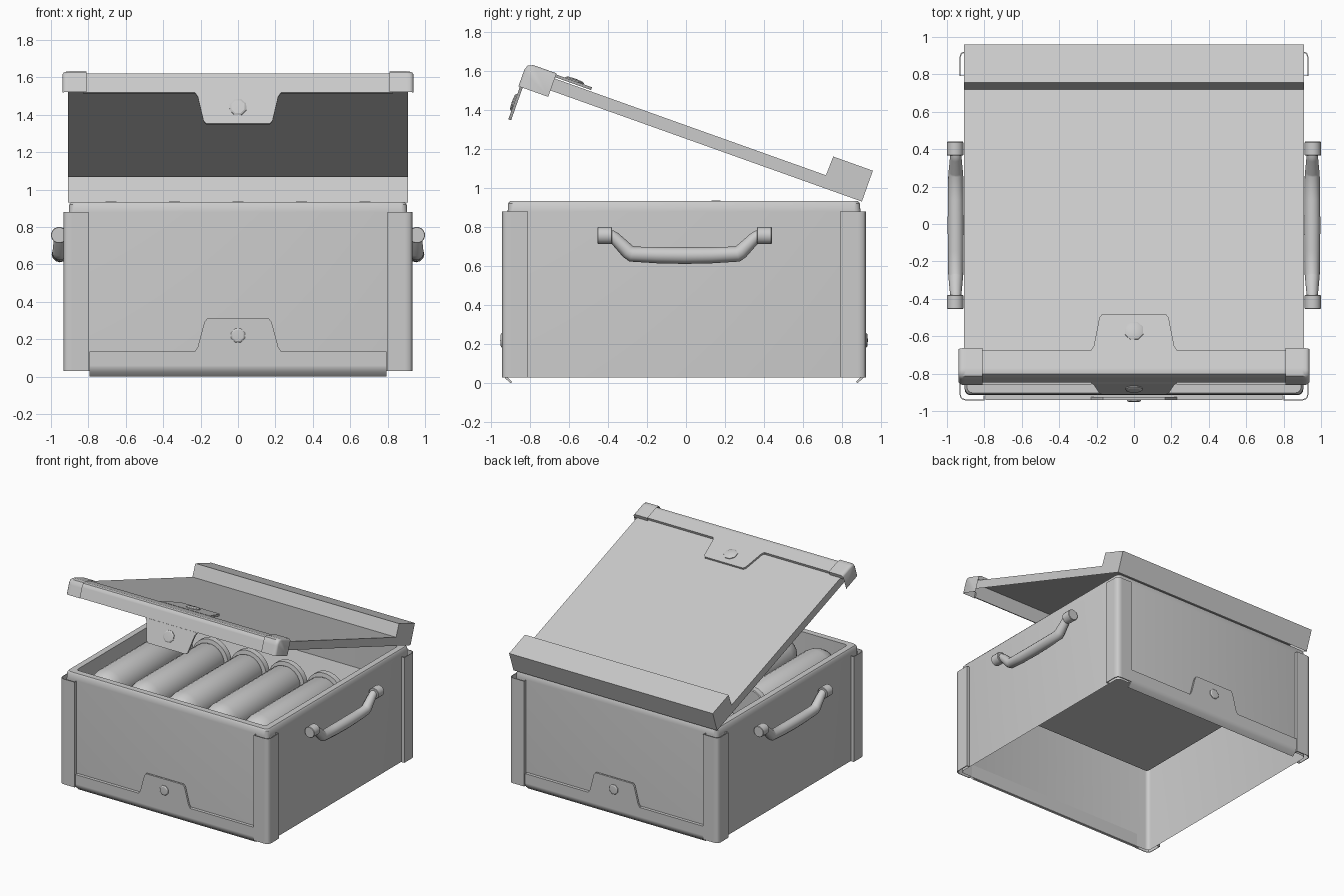
import bpy, bmesh, math
from mathutils import Vector as V

if "Cube" in bpy.data.objects:
    bpy.data.objects.remove(bpy.data.objects["Cube"])

CY = -0.01                                   # box centre in y


def finish(name, bm, angle=35):
    bmesh.ops.recalc_face_normals(bm, faces=bm.faces)
    me = bpy.data.meshes.new(name)
    bm.to_mesh(me)
    bm.free()
    ob = bpy.data.objects.new(name, me)
    bpy.context.collection.objects.link(ob)
    bpy.ops.object.select_all(action='DESELECT')
    ob.select_set(True)
    bpy.context.view_layer.objects.active = ob
    bpy.ops.object.shade_smooth_by_angle(angle=math.radians(angle))
    return ob


def prism(name, pts, vec):
    """Extrude a 3D polygon into a closed solid."""
    bm = bmesh.new()
    a = [bm.verts.new(p) for p in pts]
    b = [bm.verts.new(V(p) + V(vec)) for p in pts]
    bm.faces.new(a)
    bm.faces.new(b[::-1])
    n = len(pts)
    for i in range(n):
        j = (i + 1) % n
        bm.faces.new((a[i], a[j], b[j], b[i]))
    return finish(name, bm)


def loft(name, rings, cap_end=False, angle=35, cut_z=None):
    bm = bmesh.new()
    rv = [[bm.verts.new(p) for p in r] for r in rings]
    for r, s in zip(rv, rv[1:]):
        for i in range(len(r)):
            j = (i + 1) % len(r)
            bm.faces.new((r[i], r[j], s[j], s[i]))
    if cap_end:
        bm.faces.new(rv[-1])
    bmesh.ops.remove_doubles(bm, verts=bm.verts, dist=1e-5)
    if cut_z is not None:
        bmesh.ops.bisect_plane(bm, geom=bm.verts[:] + bm.edges[:] + bm.faces[:],
                               plane_co=(0, 0, cut_z), plane_no=(0, 0, -1), clear_outer=True)
    return finish(name, bm, angle)


def lathe(name, profile, origin, axis, n=24, angle=35, cut_z=None):
    """profile: (radius, distance along axis)"""
    axis = V(axis).normalized()
    e1 = axis.orthogonal().normalized()
    e2 = axis.cross(e1)
    rings = [[V(origin) + axis * h + (e1 * math.cos(t) + e2 * math.sin(t)) * r
              for t in [2 * math.pi * (k + .5) / n for k in range(n)]] for r, h in profile]
    return loft(name, rings, angle=angle, cut_z=cut_z)


def rounded_rect(hx, hy, r, z, n=4):
    out = []
    for q, (sx, sy) in enumerate(((1, 1), (-1, 1), (-1, -1), (1, -1))):
        for k in range(n + 1):
            t = math.pi / 2 * (q + k / n)
            out.append((sx * (hx - r) + r * math.cos(t), CY + sy * (hy - r) + r * math.sin(t), z))
    return out


def catch(name, origin, along, normal, w0, w1, length, bolt_at, bolt_r):
    """Tapered plate with a faceted bolt; origin lies on the plate's outer face."""
    o, d, nrm = V(origin), V(along), V(normal)
    x = V((1, 0, 0))
    right = [(w0, 0), (w0 - .015, .025), (w1, length - .018), (w1 - .015, length)]
    outline = [o + x * a + d * b for a, b in right] + [o - x * a + d * b for a, b in right[::-1]]
    prism(name + "_plate", outline, nrm * -.015)
    lathe(name + "_bolt", [(bolt_r, -.005), (bolt_r, .005), (bolt_r * .8, .011), (0, .013)],
          o + d * bolt_at, nrm, n=8, angle=30)


# Body: open-bottomed walls, rim, recessed tray floor
loft("box_body", [rounded_rect(.905, .905, .03, .03), rounded_rect(.905, .905, .03, .88),
                  rounded_rect(.902, .902, .03, .922), rounded_rect(.893, .893, .03, .934),
                  rounded_rect(.845, .845, .02, .934), rounded_rect(.845, .845, .02, .66)],
     cap_end=True)

# Corner guards: thin bent sheets standing around each corner
outer = [(.80, .907), (.80, .933), (.89, .933), (.90, .933), (.92, .927), (.927, .92),
         (.933, .90), (.933, .89), (.933, .80), (.907, .80)]
inner = [(.907, .805), (.928, .805), (.928, .90), (.92, .92), (.90, .928), (.805, .928), (.805, .907)]
for sx in (-1, 1):
    for sy in (-1, 1):
        prism("corner_guard", [(sx * a, CY + sy * b, .03) for a, b in outer + inner], (0, 0, .85))

# Bottom edge strips with catches, front and back
for sy, side in ((-1, "front"), (1, "back")):
    prof = [(.905, .135), (.93, .135), (.93, .12), (.93, .06), (.93, .05), (.918, .025), (.89, 0),
            (.882, .006), (.905, .03)]
    prism(side + "_bottom_strip", [(-.795, CY + sy * y, z) for y, z in prof], (1.59, 0, 0))
    catch(side + "_bottom_catch", (0, CY + sy * .93, .135), (0, 0, 1), (0, sy, 0),
          .23, .18, .175, .085, .04)

# Side handles
for s in (-1, 1):
    cu = bpy.data.curves.new("handle_grip", 'CURVE')
    cu.dimensions = '3D'
    cu.bevel_depth = .04
    cu.bevel_resolution = 4
    cu.use_fill_caps = True
    half = [(.40, .757, .75), (.375, .755, .75), (.36, .745, .78), (.29, .675, .95),
            (.27, .662, 1), (.14, .657, 1.05)]
    path = [(-y, z, r) for y, z, r in half] + [(0, .655, 1.08)] + half[::-1]
    sp = cu.splines.new('POLY')
    sp.points.add(len(path) - 1)
    for p, (y, z, r) in zip(sp.points, path):
        p.co = (s * .953, y - .007, z, 1)
        p.radius = r
    grip = bpy.data.objects.new("handle_grip", cu)
    bpy.context.collection.objects.link(grip)
    bpy.ops.object.select_all(action='DESELECT')
    grip.select_set(True)
    bpy.context.view_layer.objects.active = grip
    bpy.ops.object.convert(target='MESH')
    bpy.ops.object.shade_smooth_by_angle(angle=math.radians(50))
    for e in (-1, 1):
        lathe("handle_mount", [(0, 0), (.041, 0), (.044, .003), (.044, .072), (.041, .075), (0, .075)],
              (s * .956, -.007 + e * .372, .757), (0, e, 0), n=16)

# Row of rimmed rounds lying on the tray
for i in range(-2, 3):
    lathe("round", [(0, 0), (.06, .008), (.105, .035), (.13, .08), (.14, .14), (.14, .92),
                    (.13, .945), (.162, .95), (.162, .995), (.155, 1.0), (0, 1.0)],
          (i * .34, -.82, .777), (0, 1, 0), n=24, cut_z=.66)

# Tilted lid: local u runs back along the lid, v runs down through it
P, U, W = V((0, -.808, 1.632)), V((0, .942, -.336)), V((0, -.336, -.942))


def lid_pts(prof, x):
    return [P + U * u + W * v + V((x, 0, 0)) for u, v in prof]


# Lid shell, open underneath (built as strips plus side walls)
bm = bmesh.new()
prof = [(.015, .085), (.015, .02), (1.627, .02), (1.63, -.083), (1.846, -.083), (1.846, .085)]
left = [bm.verts.new(p) for p in lid_pts(prof, -.91)]
right = [bm.verts.new(p) for p in lid_pts(prof, .91)]
for i in range(5):
    bm.faces.new((left[i], right[i], right[i + 1], left[i + 1]))
for s in (left, right):
    q = bm.verts.new(P + U * 1.627 + W * .085 + V((s[0].co.x, 0, 0)))
    bm.faces.new((s[0], s[1], s[2], q))
    bm.faces.new((q, s[2], s[3], s[4], s[5]))
finish("lid", bm, 20)

# Front bar of the lid and its corner caps
prism("lid_front_bar", lid_pts([(.14, .02), (.14, 0), (.04, 0), (.03, 0), (.009, .009),
                                (0, .03), (0, .04), (0, .12), (.014, .12), (.014, .02)], -.83),
      (1.66, 0, 0))
for s in (-1, 1):
    bm = bmesh.new()
    rv = []
    for x, g in ((.81, 0), (.90, 0), (.918, 0), (.93, .004), (.937, .014)):
        pts = lid_pts([(.15, .025), (.15, -.008 + g), (.04, -.008 + g), (.025, -.008 + g),
                       (-.003 + g * .7, .003 + g * .7), (-.012 + g, .03), (-.012 + g, .045),
                       (-.012 + g, .12)], x)
        rv.append([bm.verts.new((p.x * s, p.y, p.z)) for p in pts])
    for a, b in zip(rv, rv[1:]):
        for i in range(7):
            bm.faces.new((a[i], a[i + 1], b[i + 1], b[i]))
    # side flange hanging down past the lid edge
    low = lid_pts([(.15, .12)], .937)[0]
    bm.faces.new(rv[-1] + [bm.verts.new((low.x * s, low.y, low.z))])
    finish("lid_corner_cap", bm, 50)

# Lid catches: one hanging in front, one lying on top
catch("lid_front_catch", P - U * .004 + W * .12, W, -U, .23, .185, .177, .085, .048)
catch("lid_top_catch", P + U * .14 - W * .002, U, -W, .23, .185, .205, .11, .053)
